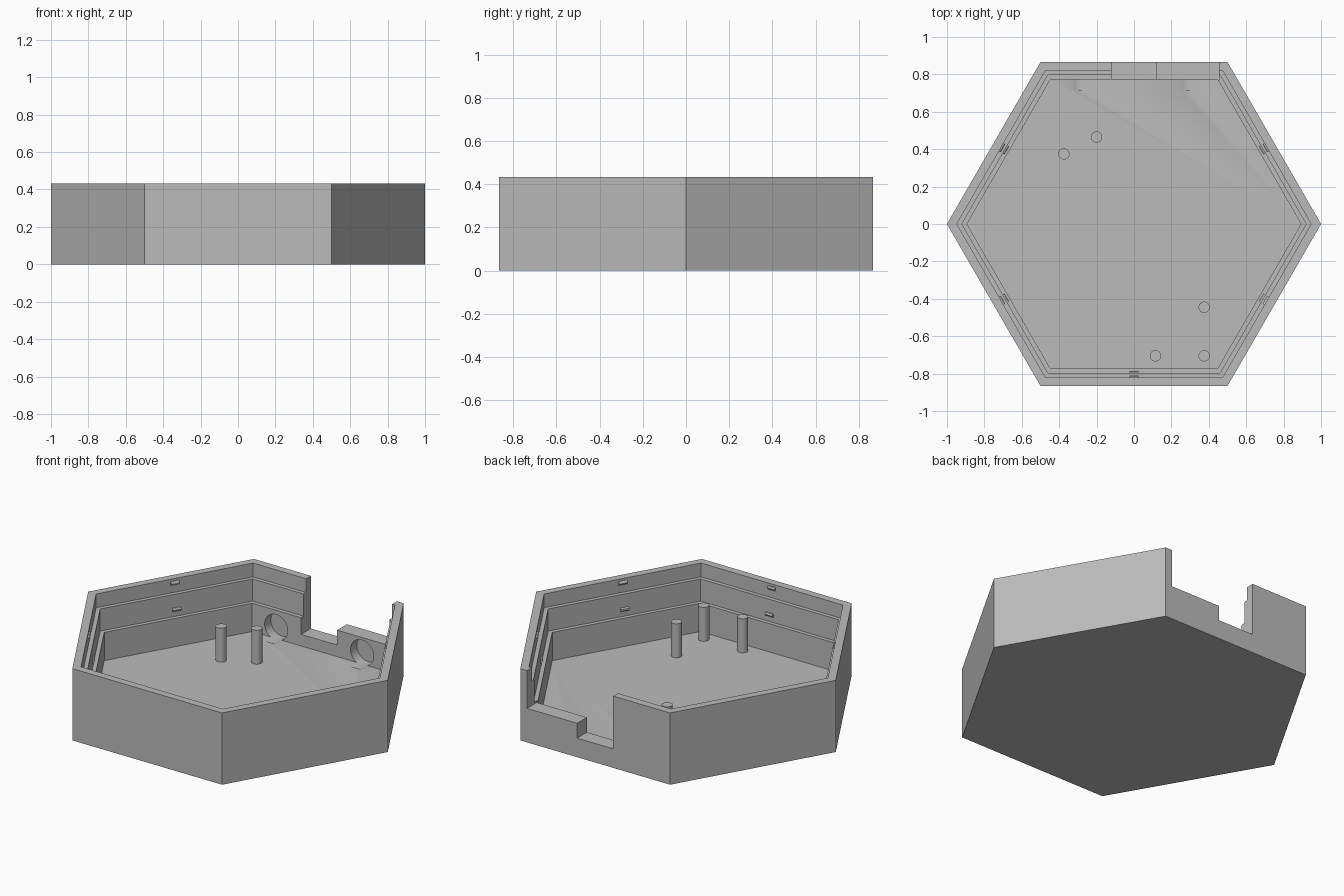
import bpy
import bmesh
from math import cos, sin, pi, radians
from mathutils import Matrix, Vector

if "Cube" in bpy.data.objects:
    bpy.data.objects.remove(bpy.data.objects["Cube"], do_unlink=True)

HEIGHT, FLOOR = 0.433, 0.045
LEDGE_HIGH, LEDGE_LOW = 0.35, 0.216
R_TOP, R_MID, R_LOW = 0.947, 0.92, 0.893
APOTHEM = cos(pi / 6)

grey = bpy.data.materials.new("plain_grey")
grey.use_nodes = True
colour = (0.5, 0.5, 0.5, 1)
grey.diffuse_color = colour
grey.node_tree.nodes["Principled BSDF"].inputs["Base Color"].default_value = colour


def make_object(name, bm):
    bmesh.ops.recalc_face_normals(bm, faces=bm.faces[:])
    mesh = bpy.data.meshes.new(name)
    bm.to_mesh(mesh)
    bm.free()
    mesh.materials.append(grey)
    obj = bpy.data.objects.new(name, mesh)
    bpy.context.collection.objects.link(obj)
    return obj


def box(name, low, high):
    bm = bmesh.new()
    low, high = Vector(low), Vector(high)
    size = Matrix.Diagonal((*(high - low), 1))
    bmesh.ops.create_cube(bm, size=1, matrix=Matrix.Translation((low + high) / 2) @ size)
    return make_object(name, bm)


def cylinder(name, radius, depth, matrix, sides=32):
    bm = bmesh.new()
    bmesh.ops.create_cone(bm, cap_ends=True, segments=sides, radius1=radius,
                          radius2=radius, depth=depth, matrix=matrix)
    return make_object(name, bm)


def smooth(obj):
    bpy.ops.object.select_all(action="DESELECT")
    obj.select_set(True)
    bpy.context.view_layer.objects.active = obj
    bpy.ops.object.shade_smooth_by_angle(angle=radians(30))


def cut(target, cutter):
    cutter.hide_render = True
    mod = target.modifiers.new("cut", "BOOLEAN")
    mod.operation, mod.solver, mod.object = "DIFFERENCE", "EXACT", cutter
    bpy.ops.object.select_all(action="DESELECT")
    target.select_set(True)
    bpy.context.view_layer.objects.active = target
    bpy.ops.object.modifier_apply(modifier=mod.name)
    bpy.data.objects.remove(cutter, do_unlink=True)


# Hexagonal tray with two stepped ledges inside
profile = [(1, 0), (1, HEIGHT), (R_TOP, HEIGHT), (R_TOP, LEDGE_HIGH),
           (R_MID, LEDGE_HIGH), (R_MID, LEDGE_LOW), (R_LOW, LEDGE_LOW), (R_LOW, FLOOR)]
bm = bmesh.new()
rings = [[bm.verts.new((r * cos(k * pi / 3), r * sin(k * pi / 3), z)) for k in range(6)]
         for r, z in profile]
for a, b in zip(rings, rings[1:]):
    for k in range(6):
        n = (k + 1) % 6
        bm.faces.new((a[k], a[n], b[n], b[k]))
bm.faces.new(rings[0])
bm.faces.new(rings[-1])
tray = make_object("tray", bm)

# Stepped opening in the back wall
inner = R_LOW * APOTHEM
cut(tray, box("wide_notch", (-0.12, inner - 0.004, 0.205), (0.455, 1, 0.6)))
cut(tray, box("deep_notch", (-0.12, inner - 0.004, 0.115), (0.12, 1, 0.6)))

# Round blind sockets on the inside of the back wall
for x in (-0.287, 0.287):
    turn = Matrix.Translation((x, inner, 0.113)) @ Matrix.Rotation(pi / 2, 4, "X")
    cut(tray, cylinder("socket", 0.077, 0.12, turn))
smooth(tray)

# Support posts on the floor
for x, y in ((-0.375, 0.375), (-0.2, 0.465), (0.375, -0.445), (0.375, -0.705), (0.115, -0.705)):
    place = Matrix.Translation((x, y, (FLOOR + 0.25) / 2))
    smooth(cylinder("post", 0.03, 0.25 - FLOOR, place))

# Small snap ridges above each ledge, on every wall but the back
for k in (0, 2, 3, 4, 5):
    for r, z in ((R_TOP, 0.408), (R_MID, 0.258)):
        wall = Matrix.Rotation(pi / 6 + k * pi / 3, 4, "Z")
        place = wall @ Matrix.Translation((r * APOTHEM, 0, z)) @ Matrix.Rotation(pi / 2, 4, "X")
        smooth(cylinder("snap_ridge", 0.011, 0.05, place, 12))
